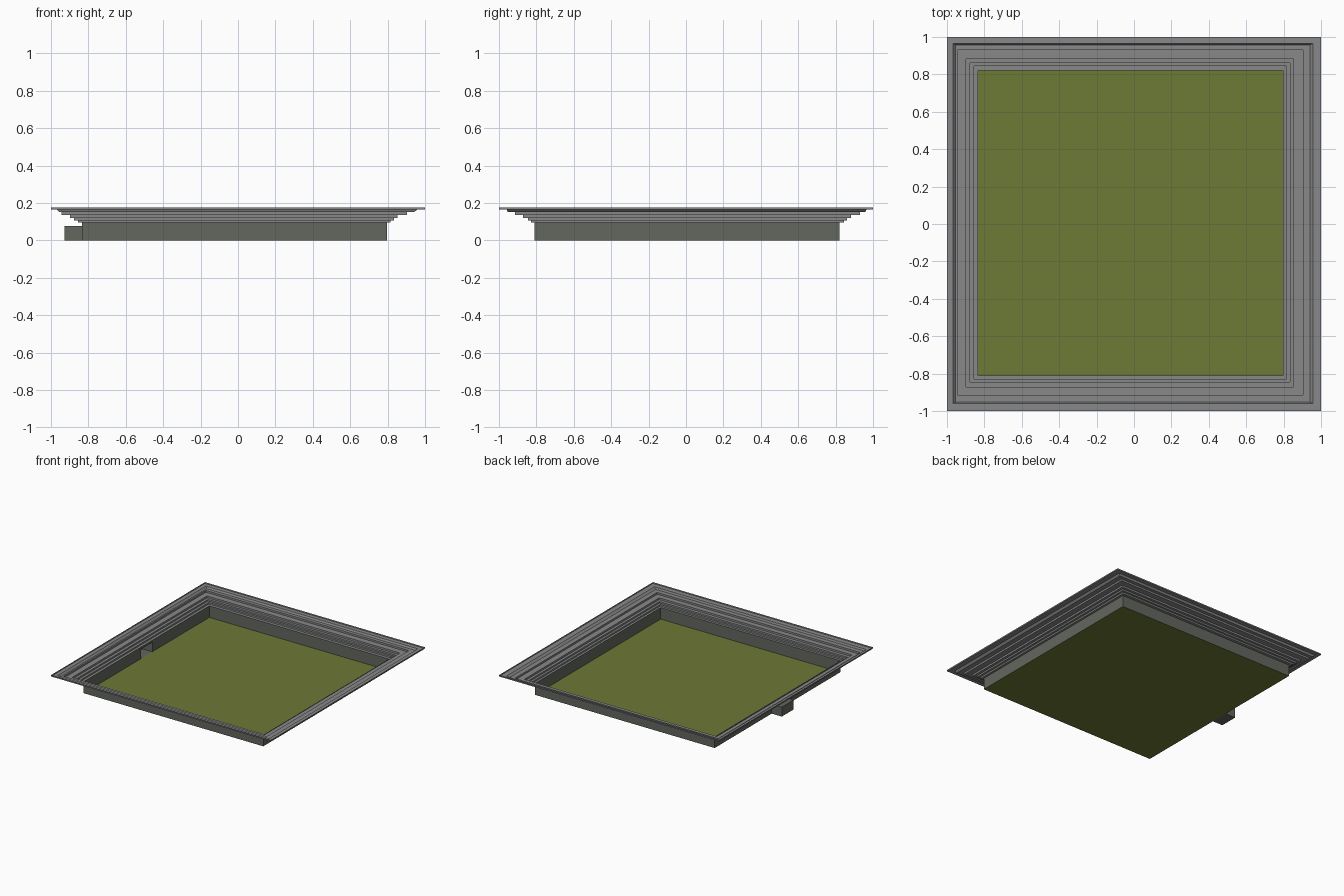
import bpy, bmesh

if "Cube" in bpy.data.objects:
    bpy.data.objects.remove(bpy.data.objects["Cube"])

def material(name, rgb):
    m = bpy.data.materials.new(name)
    m.diffuse_color = (*rgb, 1)
    m.use_nodes = True
    m.node_tree.nodes["Principled BSDF"].inputs["Base Color"].default_value = m.diffuse_color
    return m

RIM = material("stone grey", (0.25, 0.25, 0.25))
WALL = material("dark grey green", (0.125, 0.135, 0.112))
FLOOR = material("olive", (0.155, 0.192, 0.037))

def build(name, faces, mat):
    """Make one mesh object from a list of face corner lists."""
    bm = bmesh.new()
    for corners in faces:
        bm.faces.new([bm.verts.new(c) for c in corners])
    bmesh.ops.remove_doubles(bm, verts=bm.verts, dist=1e-5)
    me = bpy.data.meshes.new(name)
    bm.to_mesh(me)
    bm.free()
    me.materials.append(mat)
    ob = bpy.data.objects.new(name, me)
    bpy.context.collection.objects.link(ob)
    return ob

def ring(rect, z):
    x0, x1, y0, y1 = rect
    return [(x0, y0, z), (x1, y0, z), (x1, y1, z), (x0, y1, z)]

def band(a, b, sides=range(4)):
    """Quads joining an outer/upper ring to an inner/lower ring, facing in and up."""
    return [[a[i], a[(i + 1) % 4], b[(i + 1) % 4], b[i]] for i in sides]

PIT = (-0.835, 0.797, -0.81, 0.82)
PIT_TOP = 0.095

# Stepped rim: rectangle and height of each riser's top and bottom
rings = [
    ((-1, 1, -1, 1), 0.177),
    ((-1, 1, -1, 1), 0.166),
    ((-0.968, 0.958, -0.959, 0.966), 0.166),
    ((-0.955, 0.942, -0.953, 0.958), 0.151),
    ((-0.943, 0.903, -0.915, 0.930), 0.151),
    ((-0.943, 0.903, -0.915, 0.930), 0.136),
    ((-0.898, 0.854, -0.872, 0.882), 0.136),
    ((-0.898, 0.854, -0.872, 0.882), 0.121),
    ((-0.876, 0.833, -0.846, 0.861), 0.121),
    ((-0.876, 0.833, -0.846, 0.861), 0.108),
    ((-0.856, 0.815, -0.829, 0.844), 0.108),
    ((-0.856, 0.815, -0.829, 0.844), PIT_TOP),
    (PIT, PIT_TOP),
]
loops = [ring(r, z) for r, z in rings]
rim = []
for a, b in zip(loops, loops[1:]):
    rim += band(a, b)
build("stepped_rim", rim, RIM)

# Pit walls: three plain sides, and a left side with an opening
top, base = ring(PIT, PIT_TOP), ring(PIT, 0)
walls = band(top, base, range(3))
BY0, BY1, BZ, BX = -0.07, 0.08, 0.078, -0.927
x, _, y0, y1 = PIT

def left_panel(ya, yb, za, zb):
    return [(x, yb, zb), (x, ya, zb), (x, ya, za), (x, yb, za)]

walls += [left_panel(y0, BY0, 0, PIT_TOP),
          left_panel(BY0, BY1, BZ, PIT_TOP),
          left_panel(BY1, y1, 0, PIT_TOP)]
build("pit_walls", walls, WALL)

# Pit floor
build("pit_floor", [ring(PIT, 0)], FLOOR)

# Side niche: a box open towards the pit
niche = (BX, x, BY0, BY1)
low, high = ring(niche, 0), ring(niche, BZ)
build("side_niche", band(high, low, (0, 2, 3)) + [low, high[::-1]], WALL)
